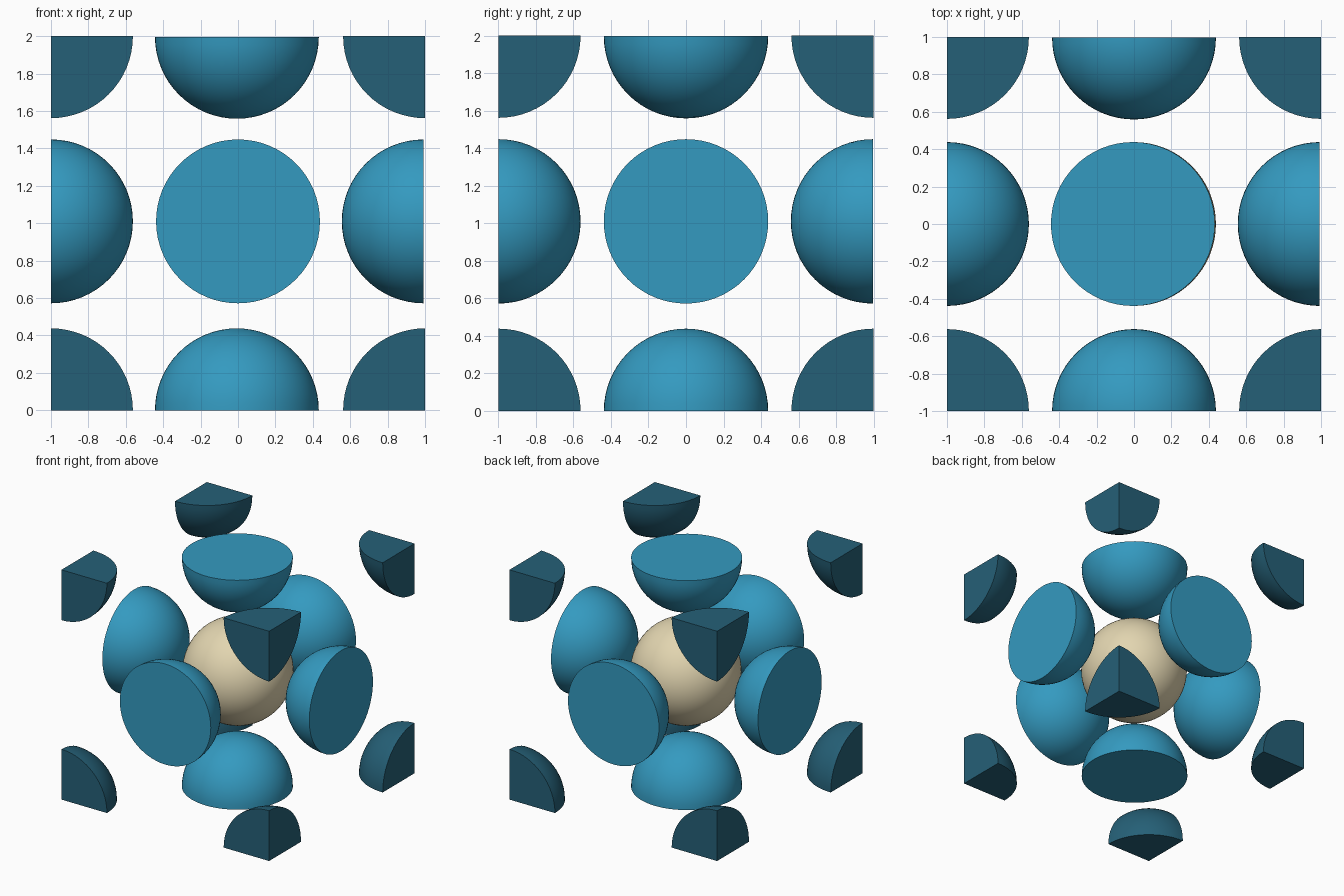
import bpy, bmesh
from mathutils import Vector

if "Cube" in bpy.data.objects:
    bpy.data.objects.remove(bpy.data.objects["Cube"])

R = 0.438


def material(name, rgb):
    m = bpy.data.materials.new(name)
    lin = [((c / 255 + 0.055) / 1.055) ** 2.4 for c in rgb]
    m.diffuse_color = (*lin, 1)
    m.use_nodes = True
    m.node_tree.nodes["Principled BSDF"].inputs["Base Color"].default_value = m.diffuse_color
    return m


BLUE = material("bright_blue", (52, 154, 192))
TEAL = material("dark_teal", (37, 96, 119))
CREAM = material("cream", (226, 213, 176))


def ball(name, centre, mat, cuts=()):
    """Sphere sliced through its centre; each cut is the outward normal removed, then capped."""
    bm = bmesh.new()
    bmesh.ops.create_uvsphere(bm, u_segments=64, v_segments=32, radius=R)
    for n in cuts:
        bmesh.ops.bisect_plane(bm, geom=bm.verts[:] + bm.edges[:] + bm.faces[:], dist=1e-5,
                               plane_co=(0, 0, 0), plane_no=n, clear_outer=True)
        bmesh.ops.holes_fill(bm, edges=[e for e in bm.edges if e.is_boundary], sides=0)
    bmesh.ops.recalc_face_normals(bm, faces=bm.faces[:])
    mesh = bpy.data.meshes.new(name)
    bm.to_mesh(mesh)
    bm.free()
    mesh.materials.append(mat)
    ob = bpy.data.objects.new(name, mesh)
    ob.location = centre
    bpy.context.collection.objects.link(ob)
    bpy.ops.object.select_all(action='DESELECT')
    ob.select_set(True)
    bpy.context.view_layer.objects.active = ob
    bpy.ops.object.shade_smooth_by_angle(angle=0.6)


# Whole ball in the middle of the cube
ball("centre_ball", (0, 0, 1.01), CREAM)

# Half balls on the six cube faces
ball("left_half_ball", (-1, 0, 1.01), BLUE, [Vector((-1, 0, 0))])
ball("right_half_ball", (0.993, 0, 1.01), BLUE, [Vector((1, 0, 0))])
ball("front_half_ball", (0, -1, 1.01), BLUE, [Vector((0, -1, 0))])
ball("back_half_ball", (0, 0.997, 1.01), BLUE, [Vector((0, 1, 0))])
ball("bottom_half_ball", (-0.006, 0, 0), BLUE, [Vector((0, 0, -1))])
ball("top_half_ball", (-0.006, 0, 1.997), BLUE, [Vector((0, 0, 1))])

# Eighth balls on the eight cube corners
for sx in (-1, 1):
    for sy in (-1, 1):
        for sz in (-1, 1):
            ball("corner_eighth_ball", (sx, sy, 1 + sz), TEAL,
                 [Vector((sx, 0, 0)), Vector((0, sy, 0)), Vector((0, 0, sz))])
